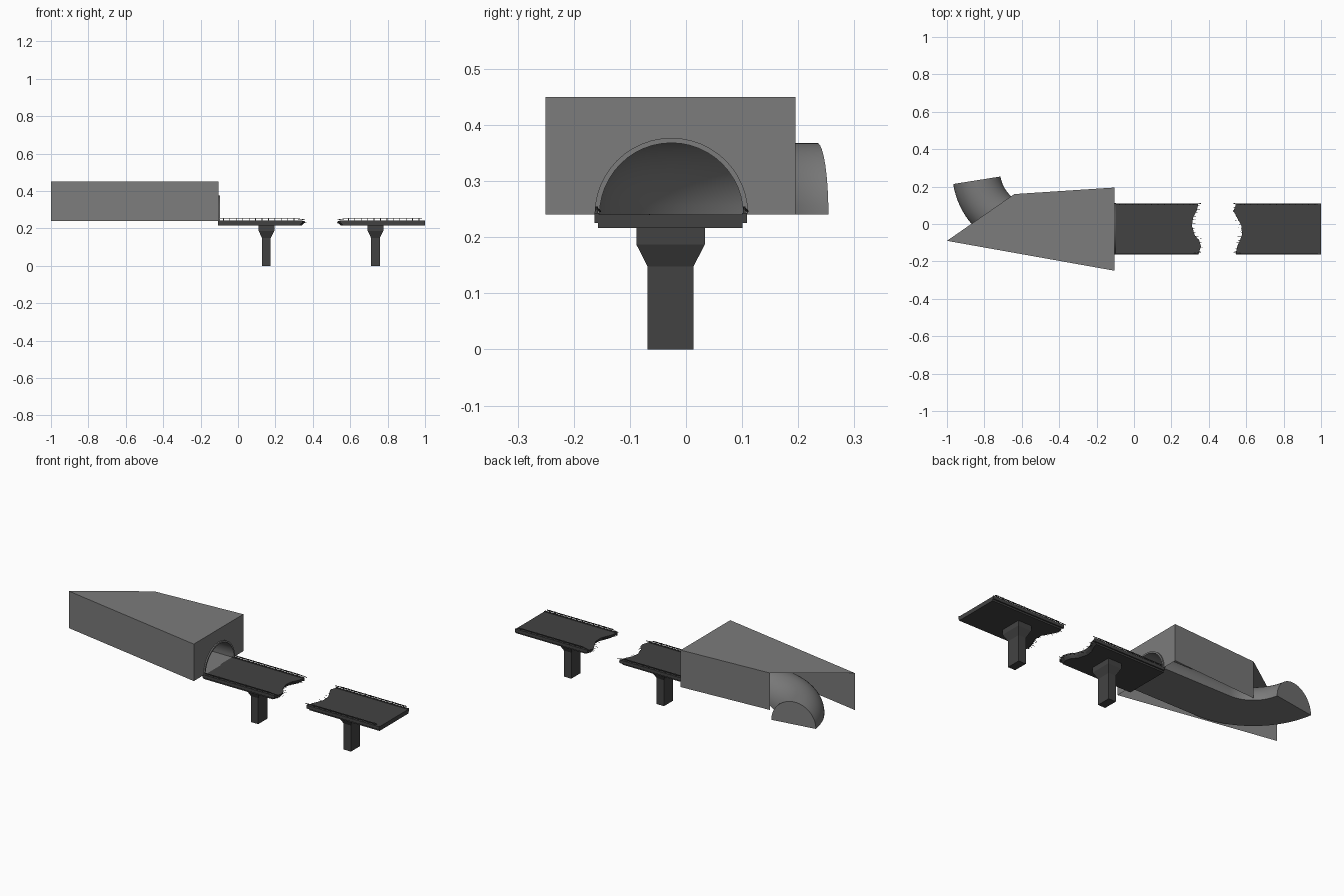
import bpy, bmesh, random
from math import sin, cos, pi, radians
from mathutils import Vector

if "Cube" in bpy.data.objects:
    bpy.data.objects.remove(bpy.data.objects["Cube"])

random.seed(4)
CY, Z0, R = -0.026, 0.24, 0.128   # tunnel centre line, floor level, radius


def material(name, v):
    m = bpy.data.materials.new(name)
    m.diffuse_color = (v, v, v, 1)
    m.use_nodes = True
    m.node_tree.nodes["Principled BSDF"].inputs["Base Color"].default_value = m.diffuse_color
    return m


ROCK, ASPHALT = material("rock_grey", 0.2), material("asphalt_grey", 0.055)


def finish(bm, name, mat, smooth=False, normals=True):
    if normals:
        bmesh.ops.recalc_face_normals(bm, faces=bm.faces[:])
    me = bpy.data.meshes.new(name)
    bm.to_mesh(me)
    bm.free()
    ob = bpy.data.objects.new(name, me)
    bpy.context.collection.objects.link(ob)
    me.materials.append(mat)
    if smooth:
        bpy.ops.object.select_all(action='DESELECT')
        ob.select_set(True)
        bpy.context.view_layer.objects.active = ob
        bpy.ops.object.shade_smooth_by_angle(angle=radians(35))
    return ob


def loft(bm, rings, cap_start=True, cap_end=True):
    rows = [[bm.verts.new(p) for p in r] for r in rings]
    n = len(rows[0])
    for a, b in zip(rows, rows[1:]):
        for i in range(n):
            j = (i + 1) % n
            bm.faces.new((a[i], a[j], b[j], b[i]))
    if cap_start:
        bm.faces.new(rows[0][::-1])
    if cap_end:
        bm.faces.new(rows[-1])


def rect(cx, cy, hx, hy, z):
    return [(cx - hx, cy - hy, z), (cx + hx, cy - hy, z), (cx + hx, cy + hy, z), (cx - hx, cy + hy, z)]


def box(bm, x0, x1, y0, y1, z0, z1):
    c = ((x0 + x1) / 2, (y0 + y1) / 2, (x1 - x0) / 2, (y1 - y0) / 2)
    loft(bm, [rect(*c, z0), rect(*c, z1)])


def stick(bm, a, b, r):
    a, b = Vector(a), Vector(b)
    d = (b - a).normalized()
    u = d.cross(Vector((0, 0.3, 1))).normalized()
    v = d.cross(u)
    loft(bm, [[p + r * (u * cos(k * pi / 2) + v * sin(k * pi / 2)) for k in range(4)] for p in (a, b)])


def arch(r, n=24):
    return [(r * cos(pi * i / n), r * sin(pi * i / n)) for i in range(n + 1)]


# hill block: roof and walls, open underneath and on the slanted rear side
bm = bmesh.new()
plan = [(-0.64, 0.16), (-0.103, 0.195), (-0.103, -0.25), (-1.0, -0.09)]
top = [bm.verts.new((x, y, 0.45)) for x, y in plan]
low = [bm.verts.new((x, y, Z0)) for x, y in plan]
bm.faces.new(top[::-1])
for i in (0, 2):
    bm.faces.new((top[i], top[i + 1], low[i + 1], low[i]))
hole = [bm.verts.new((-0.103, CY + y, Z0 + z)) for y, z in arch(R)]
bm.faces.new([low[2], top[2], top[1], low[1]] + hole)
finish(bm, "hill_block", ROCK)

# tunnel: half-round tube, straight and then bending out of the rear side
path = [(-0.1, CY, 0.0), (-0.536, CY, 0.0)]
BEND, TURN, N = 0.308, radians(81), 20
for k in range(1, N + 1):
    a = TURN * k / N
    path.append((-0.536 - BEND * sin(a), CY + BEND * (1 - cos(a)), a))
bm = bmesh.new()
loft(bm, [[(x + s * sin(a), y + s * cos(a), Z0 + h) for s, h in arch(R)] for x, y, a in path],
     cap_start=False)
finish(bm, "tunnel", ROCK, smooth=True)

# raised rim around the tunnel mouth
bm = bmesh.new()
loft(bm, [[(x, CY + r * cos(pi * i / 24), Z0 + r * sin(pi * i / 24))
           for x, r in ((-0.11, R), (-0.096, R), (-0.096, R + 0.009), (-0.11, R + 0.009))]
          for i in range(25)])
finish(bm, "tunnel_rim", ROCK, smooth=True)

# broken edges, listed from the front side to the back side
YS = [-0.157, -0.12, -0.09, -0.06, -0.01, 0.03, 0.07, 0.101]
BREAK_L = [0.345, 0.358, 0.35, 0.325, 0.31, 0.315, 0.335, 0.343]
BREAK_R = [0.545, 0.552, 0.565, 0.577, 0.575, 0.553, 0.532, 0.544]


def bridge(side, x_end, edge, s, pillar_x, rail_end):
    # deck slab, undercut at the break
    bm = bmesh.new()

    def outline(z, cut):
        return [(x_end, YS[-1], z), (x_end, YS[0], z)] + [(x - s * cut, y, z) for x, y in zip(edge, YS)]
    loft(bm, [outline(0.216, 0.016), outline(0.228, 0.005), outline(0.24, 0)])
    finish(bm, side + "_deck", ASPHALT)

    # kerbs along both sides
    bm = bmesh.new()
    for y, e in ((-0.1635, edge[0]), (0.1, edge[-1])):
        x0, x1 = sorted((x_end, e))
        box(bm, x0, x1, y, y + 0.0085, 0.225, 0.243)
    finish(bm, side + "_kerbs", ASPHALT)

    # guard rails with posts, bent at the broken end
    bm = bmesh.new()
    for y in (-0.159, 0.104):
        tip = edge[0] + s * 0.012
        x0, x1 = sorted((rail_end, tip - s * 0.04))
        box(bm, x0, x1, y - 0.0015, y + 0.0015, 0.249, 0.254)
        stick(bm, (tip - s * 0.04, y, 0.2515), (tip, y + 0.006, 0.246), 0.002)
        n = 12
        for i in range(n):
            x = x0 + (x1 - x0) * (i + 0.5) / n
            box(bm, x - 0.002, x + 0.002, y - 0.002, y + 0.002, 0.24, 0.255)
    finish(bm, side + "_guard_rails", ASPHALT)

    # bare reinforcing rods
    bm = bmesh.new()
    for i in range(len(YS) - 1):
        for t in (0.25, 0.75):
            x = edge[i] + (edge[i + 1] - edge[i]) * t
            y = YS[i] + (YS[i + 1] - YS[i]) * t
            z = random.uniform(0.228, 0.236)
            stick(bm, (x - s * 0.015, y, z),
                  (x + s * random.uniform(0.006, 0.02), y + random.uniform(-0.006, 0.006),
                   z + random.uniform(-0.006, 0.006)), 0.0011)
    finish(bm, side + "_rods", ASPHALT)

    # pillar with flared head
    bm = bmesh.new()
    loft(bm, [rect(pillar_x, -0.0275, hx, hy, z) for hx, hy, z in
              ((0.023, 0.041, 0), (0.023, 0.041, 0.148), (0.042, 0.061, 0.187), (0.042, 0.061, 0.217))])
    finish(bm, side + "_pillar", ASPHALT)


bridge("left", -0.108, BREAK_L, 1, 0.152, -0.095)
bridge("right", 1.0, BREAK_R, -1, 0.735, 0.985)
